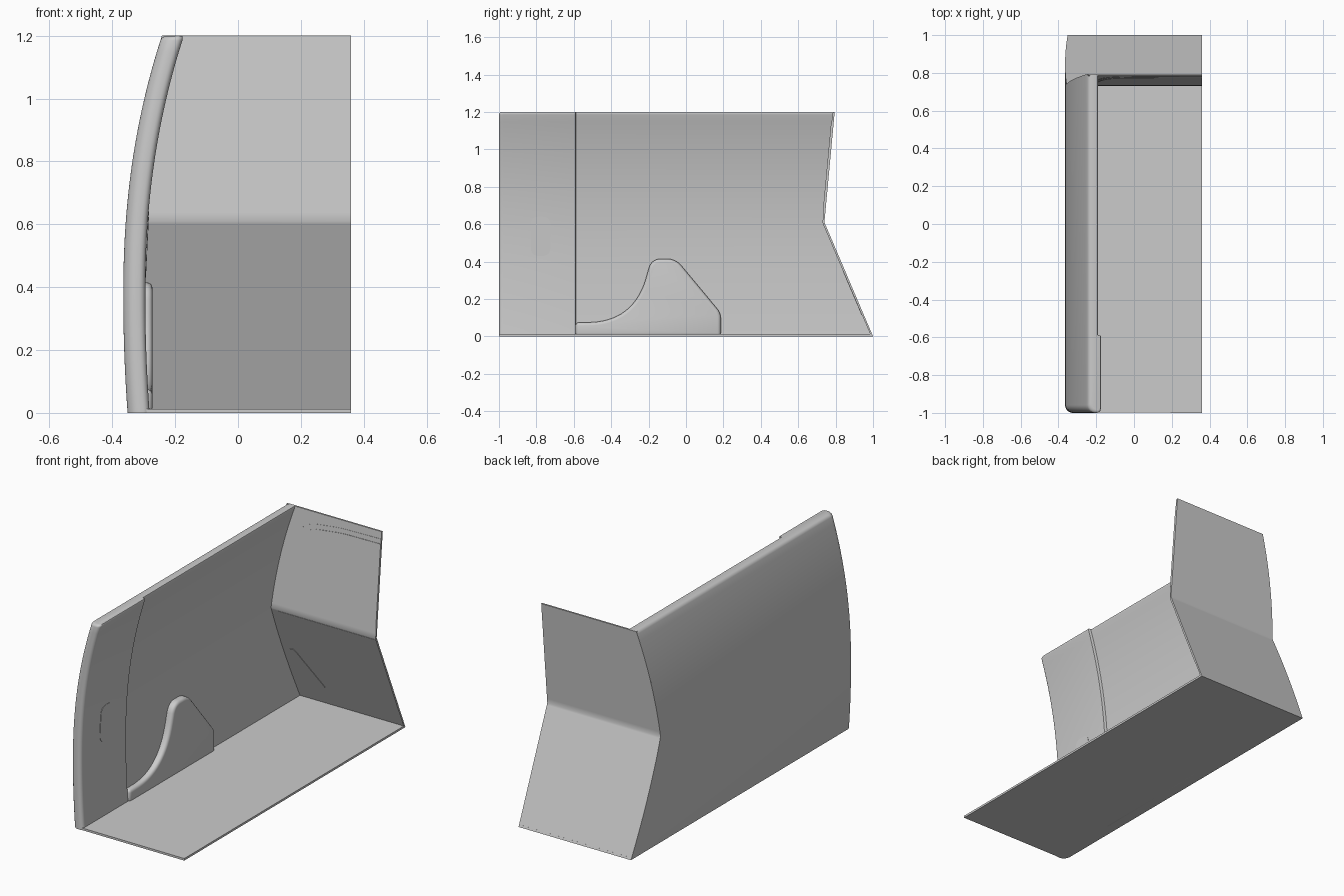
import bpy, bmesh, math
from mathutils import Vector

if "Cube" in bpy.data.objects:
    bpy.data.objects.remove(bpy.data.objects["Cube"])

X1 = 0.36          # open cut side
T = 0.01           # rear panel thickness


def outer(z):      # curved outside of the side wall
    d = z - 0.37
    return -0.365 + (0.185 * d ** 2.2 if d > 0 else 0.1 * d * d)


def back(z):       # outside of the kinked rear wall
    return 1.0 - 0.26 * z / 0.61 if z < 0.61 else 0.74 + 0.055 * (z - 0.61) / 0.59


def finish(name, bm, bevel=0):
    bmesh.ops.recalc_face_normals(bm, faces=bm.faces)
    me = bpy.data.meshes.new(name)
    bm.to_mesh(me)
    bm.free()
    ob = bpy.data.objects.new(name, me)
    bpy.context.collection.objects.link(ob)
    bpy.ops.object.select_all(action='DESELECT')
    ob.select_set(True)
    bpy.context.view_layer.objects.active = ob
    if bevel:
        m = ob.modifiers.new("round_edges", 'BEVEL')
        m.width, m.segments = bevel, 4
        m.limit_method, m.angle_limit = 'ANGLE', math.radians(60)
        bpy.ops.object.modifier_apply(modifier=m.name)
    bpy.ops.object.shade_smooth_by_angle(angle=math.radians(30))
    return ob


def loft(name, loops, bevel=0):
    bm = bmesh.new()
    rows = [[bm.verts.new(p) for p in loop] for loop in loops]
    n = len(rows[0])
    for a, b in zip(rows, rows[1:]):
        for i in range(n):
            j = (i + 1) % n
            bm.faces.new((a[i], a[j], b[j], b[i]))
    bm.faces.new(rows[0])
    bm.faces.new(rows[-1])
    return finish(name, bm, bevel)


def rounded(corners, steps=10):
    """Outline from (u, v, corner length) with curved corners."""
    out = []
    n = len(corners)
    for i, (u, v, r) in enumerate(corners):
        p = Vector((u, v))
        if r == 0:
            out.append(p)
            continue
        a = Vector(corners[i - 1][:2])
        b = Vector(corners[(i + 1) % n][:2])
        a = p + (a - p).normalized() * r
        b = p + (b - p).normalized() * r
        for k in range(steps + 1):
            t = k / steps
            out.append(a * (1 - t) ** 2 + p * 2 * t * (1 - t) + b * t * t)
    return out


def arc(cx, cy, r, a0, a1, n=8):
    return [(cx + r * math.cos(math.radians(a0 + (a1 - a0) * k / n)),
             cy + r * math.sin(math.radians(a0 + (a1 - a0) * k / n))) for k in range(n + 1)]


# Side wall with a thicker front pillar, lofted upward
def wall_loop(z, s=0.0):
    xo, yf, yb = outer(z) + s, -1 + s, back(z) - 0.004
    xp = outer(z) + 0.07 - s / 2
    xi = outer(z) + 0.055 - s / 2
    ro, ri = 0.042, 0.02
    pts = [(xo, yb)]
    pts += arc(xo + ro, yf + ro, ro, 180, 270)
    pts += arc(xp - ri, yf + ri, ri, 270, 360, 5)
    pts += [(xp, -0.592), (xi, -0.588), (xi, yb)]
    return [(x, y, z) for x, y in pts]


zs = sorted([1.185 * i / 32 for i in range(33)] + [0.61])
rows = [wall_loop(z) for z in zs]
for k in range(1, 5):
    a = math.radians(22.5 * k)
    rows.append(wall_loop(1.185 + 0.015 * math.sin(a), 0.015 * (1 - math.cos(a))))
loft("side_wall", rows)

# Rear wall: thin kinked panel following the wall curve
zr = sorted([1.2 * i / 32 for i in range(33)] + [0.61])
loft("rear_wall", [[(outer(z), back(z), z), (X1, back(z), z),
                    (X1, back(z) - T, z), (outer(z), back(z) - T, z)] for z in zr])

# Floor
loft("floor", [[(-0.32, -0.997, z), (X1, -1, z), (X1, 1 - z * 0.4, z), (-0.32, 1 - z * 0.4, z)]
               for z in (0, 0.012)])


# Shallow trim panels on the inside of the rear wall
def rear_panel(name, corners, depth):
    o = rounded(corners)
    loft(name, [[(p.x, back(p.y) - T - d, p.y) for p in o] for d in (-0.004, depth)])


rear_panel("window_frame", [(-0.272, 0.64, 0.03), (-0.15, 1.125, 0.11), (0.1, 1.155, 0.05),
                            (X1, 1.16, 0), (X1, 0.64, 0)], 0.0015)
rear_panel("window_panel", [(-0.25, 0.675, 0.045), (-0.135, 1.1, 0.11), (0.12, 1.13, 0.05),
                            (X1, 1.133, 0), (X1, 0.675, 0)], 0.004)
rear_panel("lower_trim", [(-0.265, 0.6, 0), (-0.24, 0.5, 0.06), (-0.02, 0.115, 0.2),
                          (X1, 0.115, 0), (X1, 0.6, 0)], 0.0015)
rear_panel("corner_pocket", [(-0.272, 0.118, 0.02), (-0.272, 0.335, 0.02), (-0.24, 0.355, 0.025),
                             (-0.095, 0.118, 0.025)], 0.003)

# Wheel arch cover standing proud of the side wall
arch = rounded([(-0.59, 0, 0), (-0.59, 0.075, 0), (-0.28, 0.075, 0.25), (-0.185, 0.415, 0.055),
                (-0.055, 0.415, 0.05), (0.186, 0.125, 0.03), (0.186, 0, 0)], 16)
loft("wheel_arch", [[(x, p.x, p.y) for p in arch] for x in (-0.33, -0.272)], 0.018)

# Handle pad on the pillar
pad = rounded([(-0.83, 0.43, 0.045), (-0.83, 0.64, 0.045), (-0.725, 0.64, 0.045), (-0.725, 0.43, 0.045)])
loft("handle_pad", [[(outer(p.y) + 0.07 + d, p.x, p.y) for p in pad] for d in (-0.006, 0.002)])
